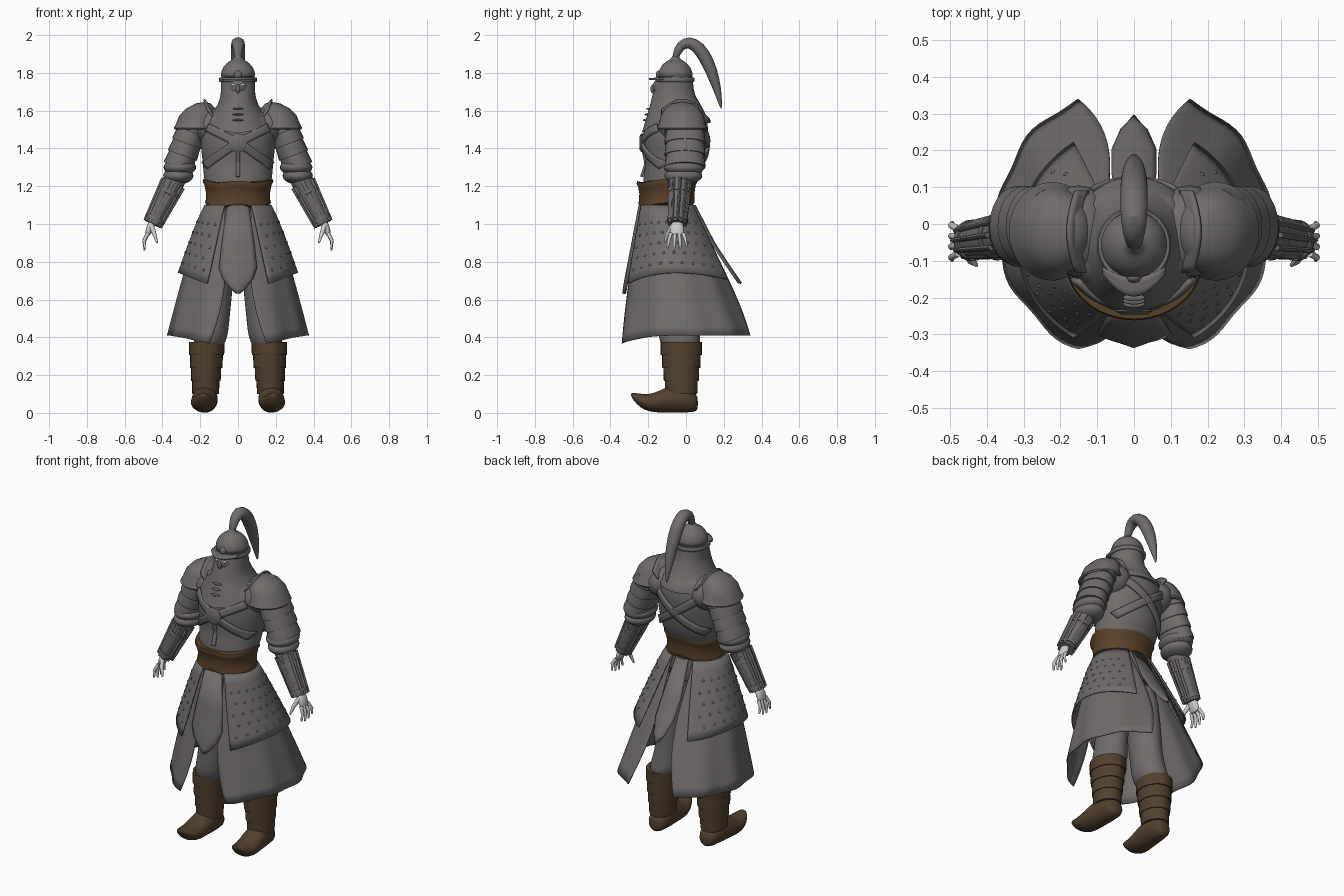
import bpy, bmesh, math
from math import sin, cos, pi, radians, sqrt
from mathutils import Vector, Matrix

cube = bpy.data.objects.get("Cube")
if cube:
    bpy.data.objects.remove(cube, do_unlink=True)


def material(name, rgb):
    m = bpy.data.materials.new(name)
    m.use_nodes = True
    color = (*rgb, 1.0)
    m.diffuse_color = color
    for node in m.node_tree.nodes:
        if node.type == 'BSDF_PRINCIPLED':
            node.inputs["Base Color"].default_value = color
            node.inputs["Roughness"].default_value = 0.8
    return m


STEEL = material("grey steel and cloth", (0.16, 0.15, 0.145))
BELT = material("belt leather", (0.1, 0.053, 0.022))
BOOT = material("boot leather", (0.085, 0.052, 0.028))
SKIN = material("pale skin", (0.6, 0.6, 0.6))


def finish(name, bm, mat, mirror=False, sub=0, thick=0):
    bmesh.ops.recalc_face_normals(bm, faces=bm.faces[:])
    mesh = bpy.data.meshes.new(name)
    bm.to_mesh(mesh)
    bm.free()
    mesh.materials.append(mat)
    mesh.shade_smooth()
    mesh.set_sharp_from_angle(angle=radians(50))
    ob = bpy.data.objects.new(name, mesh)
    bpy.context.scene.collection.objects.link(ob)
    if thick:
        s = ob.modifiers.new("thickness", 'SOLIDIFY')
        s.thickness, s.offset = thick, 0
    if sub:
        ob.modifiers.new("smooth", 'SUBSURF').levels = sub
        ob.modifiers["smooth"].render_levels = sub
    if mirror:
        ob.modifiers.new("mirror", 'MIRROR').use_mirror_merge = False
    return ob


def tube(name, pts, mat, axis=None, n=24, **kw):
    """Loft ellipses (x, y, z, radius a, radius b) along a path."""
    bm, rings = bmesh.new(), []
    ref = Vector((1, 0, 0))
    path = [Vector(p[:3]) for p in pts]
    for i, p in enumerate(pts):
        d = Vector(axis) if axis else path[min(i + 1, len(pts) - 1)] - path[max(i - 1, 0)]
        d.normalize()
        u = (ref - d * d.dot(ref)).normalized()
        w = d.cross(u)
        rings.append([bm.verts.new(path[i] + u * p[3] * cos(2 * pi * k / n) + w * p[4] * sin(2 * pi * k / n))
                      for k in range(n)])
    for a, b in zip(rings, rings[1:]):
        for k in range(n):
            bm.faces.new((a[k], a[(k + 1) % n], b[(k + 1) % n], b[k]))
    bm.faces.new(rings[0])
    bm.faces.new(rings[-1])
    return finish(name, bm, mat, **kw)


def grid(name, fn, nu, nv, mat, **kw):
    """Sheet sampled from fn(u, v) with u and v in 0..1."""
    bm = bmesh.new()
    vs = [[bm.verts.new(fn(i / nu, j / nv)) for j in range(nv + 1)] for i in range(nu + 1)]
    for i in range(nu):
        for j in range(nv):
            bm.faces.new((vs[i][j], vs[i + 1][j], vs[i + 1][j + 1], vs[i][j + 1]))
    return finish(name, bm, mat, **kw)


def ball(name, centre, radii, mat, **kw):
    bm = bmesh.new()
    bmesh.ops.create_uvsphere(bm, u_segments=24, v_segments=14, radius=1,
                              matrix=Matrix.Translation(centre) @ Matrix.Diagonal((*radii, 1)))
    return finish(name, bm, mat, **kw)


def body(rows):
    """Level rings from (z, front y, back y, half width)."""
    return [(0, (f + b) / 2, z, r, (b - f) / 2) for z, f, b, r in rows]


def lames(a, b, count, flare=0.92):
    """Stepped rings between two end rings, like overlapping plates."""
    out = []
    for i in range(count):
        for t, s in ((i / count, flare), ((i + 0.8) / count, 1), ((i + 1) / count, 1)):
            p = [x + (y - x) * t for x, y in zip(a, b)]
            out.append((*p[:3], p[3] * s, p[4] * s))
    return out


UP = (0, 0, 1)

# Torso and hips
TORSO = [(0.92, -0.2, 0.06, 0.16), (1.1, -0.22, 0.03, 0.16), (1.2, -0.225, 0.04, 0.17),
         (1.25, -0.23, 0.08, 0.183), (1.32, -0.207, 0.1, 0.185), (1.42, -0.228, 0.115, 0.2),
         (1.5, -0.218, 0.12, 0.2), (1.56, -0.19, 0.11, 0.19), (1.62, -0.165, 0.085, 0.13)]
tube("torso", body(TORSO), STEEL, UP, n=40, sub=1)
ball("shoulder_yoke", (0.15, -0.02, 1.52), (0.1, 0.125, 0.1), STEEL, mirror=True)


def on_torso(x, z, side):
    for lo, hi in zip(TORSO, TORSO[1:]):
        if lo[0] <= z <= hi[0]:
            t = (z - lo[0]) / (hi[0] - lo[0])
            f, b, r = [p + (q - p) * t for p, q in zip(lo[1:], hi[1:])]
            depth = sqrt(max(0.02, 1 - (x / r) ** 2))
            return (f + b) / 2 + side * ((b - f) / 2 * depth + 0.006)


def strap(name, a, b, side, width=0.022, **kw):
    a, b = Vector(a), Vector(b)
    across = Vector((a.y - b.y, b.x - a.x)).normalized() * width

    def fn(u, v):
        p = a.lerp(b, u) + across * (2 * v - 1)
        return p.x, on_torso(p.x, p.y, side), p.y
    return grid(name, fn, 14, 3, STEEL, thick=0.014, **kw)


# Chest harness and crossed back straps
strap("lower_chest_strap", (0.02, 1.42), (0.175, 1.31), -1, mirror=True)
strap("upper_chest_strap", (0.02, 1.44), (0.16, 1.51), -1, mirror=True)
strap("jacket_closing", (0, 1.4), (0, 1.25), -1, width=0.01)
strap("back_strap", (-0.16, 1.52), (0.16, 1.29), 1)
strap("crossing_back_strap", (0.16, 1.52), (-0.16, 1.29), 1)
tube("chest_disc", [(0, -0.21, 1.43, 0.05, 0.05), (0, -0.238, 1.43, 0.05, 0.05),
                    (0, -0.246, 1.43, 0.035, 0.035)], STEEL, (0, 1, 0))

# Wide waist belt with a wavy border
belt = tube("waist_belt", body([(1.095, -0.243, 0.035, 0.165), (1.105, -0.252, 0.045, 0.175),
                                (1.12, -0.25, 0.045, 0.17), (1.16, -0.247, 0.045, 0.17),
                                (1.2, -0.254, 0.052, 0.178), (1.215, -0.262, 0.06, 0.187),
                                (1.23, -0.258, 0.058, 0.183)]), BELT, UP, n=48)
for v in belt.data.vertices:
    v.co.z += 0.008 * cos(4 * math.atan2(v.co.y + 0.1, v.co.x)) - 0.01 * max(0, -v.co.y - 0.2) / 0.06

# Mail hood, face and eyes
hood = tube("mail_hood", body([(1.51, -0.236, 0.13, 0.175), (1.53, -0.228, 0.128, 0.172),
                               (1.58, -0.205, 0.105, 0.143), (1.63, -0.19, 0.078, 0.108),
                               (1.68, -0.178, 0.05, 0.092), (1.72, -0.165, 0.04, 0.09),
                               (1.78, -0.145, 0.035, 0.088)]), STEEL, UP, n=40)
for v in hood.data.vertices:
    if v.co.z < 1.55:
        v.co.z += 0.025 if v.co.y > -0.1 else -0.03 * (1 - abs(v.co.x) / 0.18)
ball("face", (0, -0.12, 1.725), (0.055, 0.056, 0.055), STEEL)
ball("nose", (0, -0.174, 1.715), (0.011, 0.014, 0.024), STEEL)
ball("eye", (0.024, -0.165, 1.737), (0.012, 0.009, 0.007), SKIN, mirror=True)
for i in range(3):
    ball("hood_clasp", (0, -0.2 - 0.009 * i, 1.61 - 0.03 * i), (0.03, 0.01, 0.005), STEEL)

# Helmet with brow band, peak and crest
C = -0.056
tube("helmet", [(0, C, z, r, r) for z, r in ((1.765, 0.094), (1.8, 0.092), (1.83, 0.08), (1.853, 0.06),
                                             (1.866, 0.038), (1.875, 0.022), (1.9, 0.014))],
     STEEL, UP, n=32, sub=1)
tube("brow_band", body([(1.752, -0.158, 0.042, 0.097), (1.756, -0.162, 0.046, 0.101),
                        (1.77, -0.162, 0.046, 0.101), (1.775, -0.158, 0.042, 0.097)]), STEEL, UP, n=32)
grid("brow_peak", lambda u, v: (0.085 * (2 * u - 1), -0.1 - (0.045 + 0.052 * v) * sin(pi * (0.12 + 0.76 * u)),
                                1.772 - 0.006 * v), 12, 3, STEEL, thick=0.01)
ball("brow_ornament", (0, -0.146, 1.79), (0.02, 0.014, 0.022), STEEL)
tube("plume", [(0, -0.058, 1.855, 0.016, 0.014), (0, -0.052, 1.9, 0.022, 0.02), (0, -0.03, 1.945, 0.03, 0.028),
               (0, 0.015, 1.967, 0.037, 0.034), (0, 0.07, 1.935, 0.038, 0.037), (0, 0.118, 1.855, 0.038, 0.036),
               (0, 0.152, 1.76, 0.03, 0.028), (0, 0.174, 1.68, 0.018, 0.017), (0, 0.187, 1.607, 0.004, 0.004)],
     STEEL, n=16, sub=1)

# Shoulder plates and layered upper arms
tube("shoulder_plate", [(x, -0.02, z, a, b) for x, z, a, b in (
    (0.222, 1.5, 0.112, 0.128), (0.222, 1.508, 0.118, 0.134), (0.22, 1.525, 0.11, 0.125),
    (0.21, 1.575, 0.1, 0.113), (0.198, 1.612, 0.076, 0.09), (0.184, 1.638, 0.04, 0.052),
    (0.178, 1.645, 0.008, 0.01))], STEEL, UP, n=32, mirror=True)
grid("neck_guard", lambda u, v: (0.125 + 0.035 * v + 0.02 * sin(pi * u), -0.13 + 0.22 * u,
                                 1.56 + 0.045 * v + 0.055 * sin(pi * u)), 12, 3, STEEL, thick=0.01, mirror=True)
tube("upper_arm", lames((0.225, -0.005, 1.55, 0.085, 0.11), (0.318, -0.005, 1.3, 0.08, 0.108), 4),
     STEEL, (0.35, 0, -0.94), mirror=True)
ball("elbow_fold", (0.308, -0.01, 1.3), (0.086, 0.108, 0.045), STEEL, mirror=True)
ball("sleeve_puff", (0.316, -0.014, 1.255), (0.08, 0.1, 0.045), STEEL, mirror=True)

# Bracers with lengthwise slats
start, end = Vector((0.332, -0.03, 1.24)), Vector((0.452, -0.046, 1.0))
down = (end - start).normalized()
tube("forearm", [(*start, 0.058, 0.062), (*start.lerp(end, 0.5), 0.052, 0.058), (*end, 0.042, 0.05)],
     STEEL, down, mirror=True)
for t in (0.3, 0.9):
    c, r = start.lerp(end, t), 0.062 - 0.013 * t
    tube("bracer_band", [(*(c - down * 0.01), r, r + 0.006), (*(c + down * 0.01), r, r + 0.006)],
         STEEL, down, mirror=True)
side = (Vector((1, 0, 0)) - down * down.x).normalized()
for k in range(10):
    a = 2 * pi * k / 10
    out = side * cos(a) + down.cross(side) * sin(a)
    p, q = start.lerp(end, 0.1) + out * 0.058, end + out * 0.045
    tube("bracer_slat", [(*p, 0.011, 0.008), (*q, 0.009, 0.007)], STEEL, n=8, mirror=True)

# Hands
tube("palm", [(0.45, -0.045, 1.02, 0.022, 0.03), (0.468, -0.048, 0.975, 0.02, 0.038),
              (0.482, -0.048, 0.935, 0.014, 0.038)], SKIN, n=16, mirror=True, sub=1)
for k in range(4):
    y, length = -0.08 + 0.022 * k, (0.068, 0.08, 0.075, 0.06)[k]
    spread = (k - 1.5) * 0.012
    tube("finger", [(0.478, y, 0.95, 0.01, 0.01), (0.497, y + spread * 0.6, 0.95 - length * 0.55, 0.009, 0.009),
                    (0.494, y + spread, 0.94 - length, 0.005, 0.005)], SKIN, n=10, mirror=True)
tube("thumb", [(0.458, -0.07, 0.99, 0.014, 0.014), (0.442, -0.1, 0.945, 0.011, 0.011),
               (0.428, -0.112, 0.9, 0.005, 0.005)], SKIN, n=10, mirror=True)


# Two-layer split skirt
def skirt(t, v, off=0.0):
    low = 0.41 - 0.055 * max(0, -sin(t)) ** 3
    rx = 0.165 + 0.205 * v ** 0.85 + off
    ry = 0.14 + 0.23 * v + off
    return Vector((rx * cos(t), -0.1 * (1 - v) + ry * sin(t), 1.1 - v * (1.1 - low)))


def under(u, v):
    t = radians((66 + 10 * sin(pi * v)) * (2 * u - 1))
    return skirt(t, v, 0.006 * v * sin(11 * t))


def over(u, v):
    t = radians((66 - 6 * v) * (2 * u - 1))
    return skirt(t, v * (0.52 + 0.07 * sin(t) ** 2), 0.008 + 0.024 * v)


grid("under_skirt", under, 40, 14, STEEL, thick=0.006, mirror=True)
grid("over_skirt", over, 32, 8, STEEL, thick=0.008, mirror=True)
bm = bmesh.new()
for row in range(5):
    for k in range(9):
        spot = over((k + 0.6 + 0.4 * (row % 2)) / 10, 0.25 + 0.15 * row)
        bmesh.ops.create_icosphere(bm, subdivisions=1, radius=0.009, matrix=Matrix.Translation(spot))
finish("skirt_studs", bm, STEEL, mirror=True)


def flap(name, rows, bend):
    def fn(u, v):
        z, y, w = rows[round(v * (len(rows) - 1))]
        s = 2 * u - 1
        return w * s, y + bend * s * s, z
    grid(name, fn, 8, len(rows) - 1, STEEL, thick=0.008)


flap("front_flap", [(1.1, -0.247, 0.055), (0.9, -0.285, 0.085), (0.77, -0.31, 0.1), (0.71, -0.322, 0.08),
                    (0.66, -0.33, 0.04), (0.632, -0.334, 0.008)], 0.015)
flap("back_flap", [(1.1, 0.047, 0.04), (0.9, 0.15, 0.06), (0.8, 0.215, 0.06), (0.72, 0.27, 0.035),
                   (0.685, 0.293, 0.008)], -0.015)

# Baggy trousers
tube("trouser_leg", [(0.09, -0.06, 1.0, 0.08, 0.11), (0.11, -0.05, 0.7, 0.088, 0.11),
                     (0.125, -0.045, 0.52, 0.082, 0.1), (0.14, -0.04, 0.43, 0.09, 0.11),
                     (0.15, -0.03, 0.38, 0.088, 0.11), (0.16, -0.028, 0.33, 0.07, 0.09)],
     STEEL, UP, mirror=True, sub=1)

# Banded boots with upturned toes
tube("boot_shaft", lames((0.165, -0.025, 0.375, 0.1, 0.117), (0.172, -0.025, 0.1, 0.07, 0.084), 4, 0.94),
     BOOT, UP, mirror=True)
tube("boot_foot", [(0.17, 0.064, 0.05, 0.03, 0.035), (0.17, 0.045, 0.058, 0.056, 0.055),
                   (0.173, -0.04, 0.078, 0.069, 0.078), (0.178, -0.11, 0.068, 0.069, 0.067),
                   (0.182, -0.17, 0.052, 0.07, 0.05), (0.184, -0.225, 0.057, 0.06, 0.042),
                   (0.185, -0.265, 0.077, 0.043, 0.028), (0.185, -0.292, 0.098, 0.018, 0.011)],
     BOOT, (0, 1, 0), mirror=True, sub=1)
